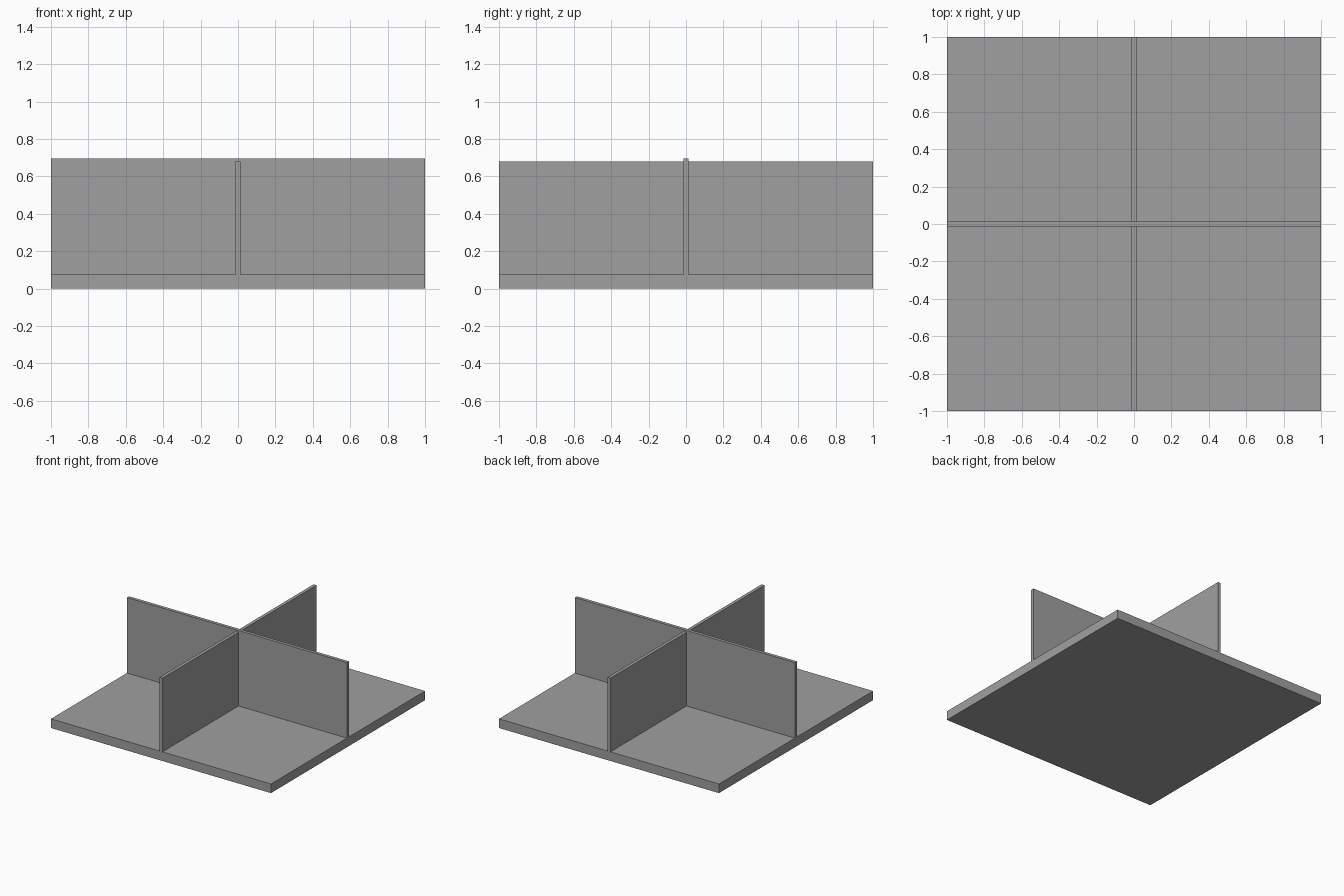
import bpy

cube = bpy.data.objects.get("Cube")
if cube:
    bpy.data.objects.remove(cube, do_unlink=True)

GREY = (0.35, 0.35, 0.35, 1)
SIDE = 2.0
BASE_TOP = 0.075
THICK = 0.027

grey = bpy.data.materials.new("plain grey")
grey.use_nodes = True
grey.diffuse_color = GREY
grey.node_tree.nodes["Principled BSDF"].inputs["Base Color"].default_value = GREY


def box(name, width, depth, bottom, top):
    """Centred box standing between two heights."""
    bpy.ops.mesh.primitive_cube_add(size=1, location=(0, 0, (bottom + top) / 2))
    obj = bpy.context.object
    obj.name = name
    obj.scale = (width, depth, top - bottom)
    bpy.ops.object.transform_apply(location=False, rotation=False, scale=True)
    obj.data.materials.append(grey)
    return obj


# Square base slab
box("base_slab", SIDE, SIDE, 0, BASE_TOP)

# Two thin crossing walls; the side-to-side one stands slightly taller
box("cross_wall", SIDE, THICK, BASE_TOP, 0.695)
box("lengthwise_wall", THICK, SIDE, BASE_TOP, 0.68)
